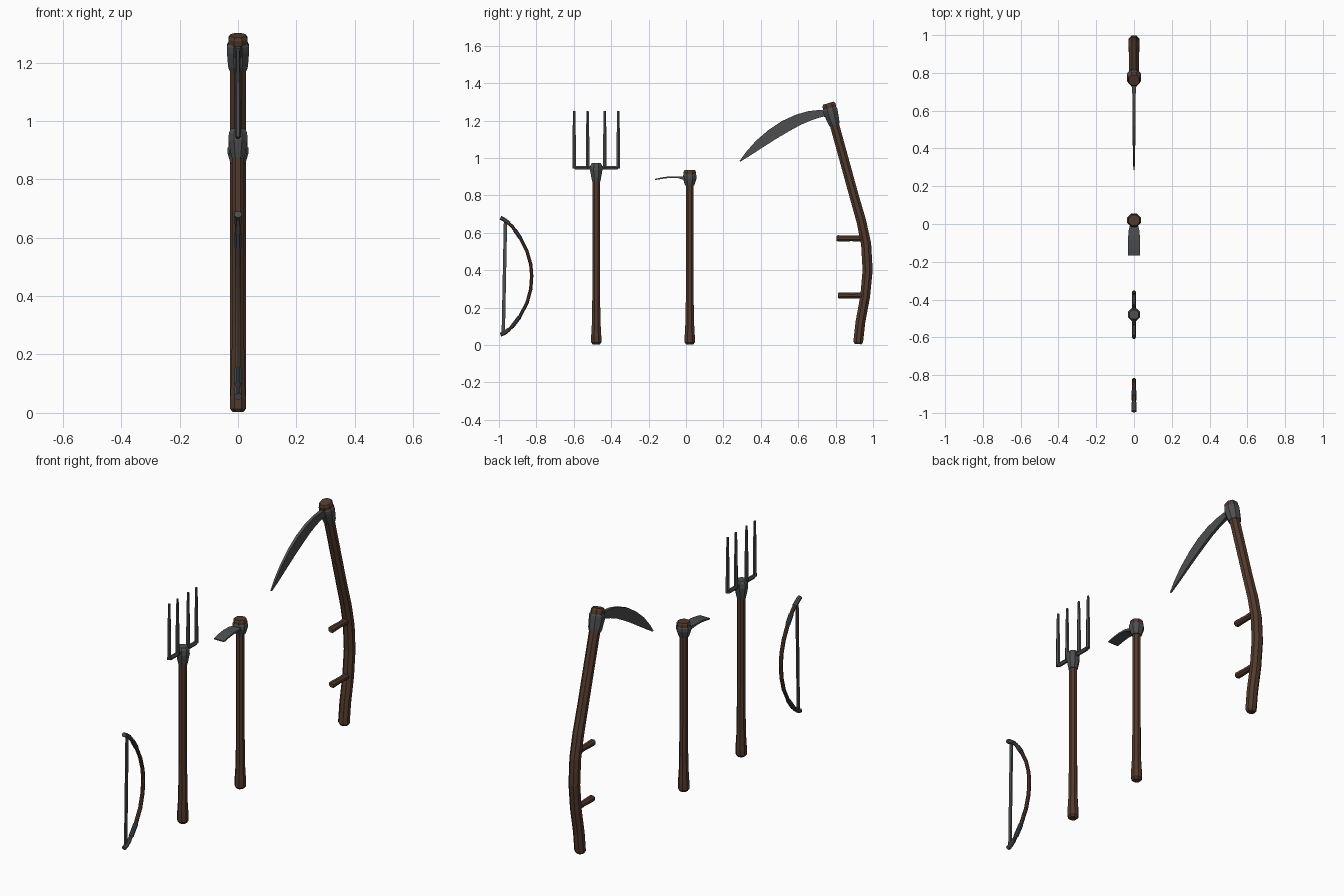
import bpy, bmesh
from math import cos, sin, pi
from mathutils import Vector


def material(name, color):
    m = bpy.data.materials.new(name)
    m.diffuse_color = (*color, 1)
    return m


WOOD = material("dark_wood", (0.085, 0.042, 0.026))
IRON = material("dark_iron", (0.075, 0.077, 0.08))
WRAP = material("slate_wrap", (0.035, 0.06, 0.085))


def sweep(name, stations, mat, sides=8):
    """Faceted tube in the YZ plane; station = (y, z, in-plane half width, x half width)."""
    bm = bmesh.new()
    pts = [Vector((0, s[0], s[1])) for s in stations]
    k = 1 / cos(pi / sides)
    rings = []
    for i, (y, z, a, b) in enumerate(stations):
        t = (pts[min(i + 1, len(pts) - 1)] - pts[max(i - 1, 0)]).normalized()
        n = Vector((0, t.z, -t.y))
        ring = []
        for j in range(sides):
            ang = 2 * pi * (j + 0.5) / sides
            ring.append(bm.verts.new(pts[i] + n * (a * k * cos(ang)) + Vector((b * k * sin(ang), 0, 0))))
        rings.append(ring)
    for r0, r1 in zip(rings, rings[1:]):
        for j in range(sides):
            q = (j + 1) % sides
            bm.faces.new((r0[j], r0[q], r1[q], r1[j]))
    bm.faces.new(rings[0][::-1])
    bm.faces.new(rings[-1])
    bmesh.ops.recalc_face_normals(bm, faces=bm.faces)
    me = bpy.data.meshes.new(name)
    bm.to_mesh(me)
    bm.free()
    me.materials.append(mat)
    ob = bpy.data.objects.new(name, me)
    bpy.context.collection.objects.link(ob)
    return ob


def even(points, a, b):
    return [(y, z, a, b) for y, z in points]


# Straight handle with a flared, chamfered butt
def straight_handle(name, y, top):
    prof = [(0.003, 0.019), (0.014, 0.027), (0.05, 0.027), (0.14, 0.022),
            (0.4, 0.020), (0.65, 0.020), (top, 0.020)]
    sweep(name, [(y, z, r, r) for z, r in prof], WOOD)


# Bow saw: bent frame, iron tips, wraps and blade
bow = [(-0.965, 0.665), (-0.93, 0.635), (-0.89, 0.58), (-0.85, 0.50), (-0.83, 0.43),
       (-0.825, 0.37), (-0.83, 0.30), (-0.85, 0.225), (-0.89, 0.15), (-0.93, 0.098), (-0.965, 0.066)]
sweep("saw_frame", even(bow, 0.009, 0.010), WOOD)
for tag, pts in (("upper", [(-0.992, 0.680), (-0.975, 0.672), (-0.945, 0.650)]),
                 ("lower", [(-0.992, 0.056), (-0.975, 0.062), (-0.945, 0.084)])):
    sweep("saw_tip_" + tag, even(pts, 0.011, 0.012), IRON)
for tag, pts in (("upper", [(-0.915, 0.615), (-0.886, 0.572)]),
                 ("lower", [(-0.93, 0.098), (-0.89, 0.15)])):
    sweep("saw_wrap_" + tag, even(pts, 0.011, 0.012), WRAP)
sweep("saw_blade", [(-0.977, 0.06, 0.009, 0.004), (-0.965, 0.67, 0.009, 0.004)], IRON, 4)

# Pitchfork: handle, socket, crossbar and four tines
FY = -0.48
straight_handle("fork_handle", FY, 0.92)
sweep("fork_socket", [(FY, z, r, r) for z, r in
                      ((0.875, 0.022), (0.89, 0.025), (0.935, 0.033), (0.96, 0.031), (0.974, 0.024))], IRON)
sweep("fork_crossbar", [(FY - 0.122, 0.957, 0.009, 0.008), (FY - 0.11, 0.948, 0.010, 0.009),
                        (FY + 0.11, 0.948, 0.010, 0.009), (FY + 0.122, 0.957, 0.009, 0.008)], IRON, 6)
for i, off in enumerate((-0.118, -0.046, 0.046, 0.118)):
    sweep(f"fork_tine_{i + 1}", [(FY + off, 0.945, 0.010, 0.009), (FY + off, 1.10, 0.009, 0.008),
                                 (FY + off, 1.25, 0.006, 0.005)], IRON, 6)

# Hoe: handle, wooden head, iron collar and curved blade
HY = 0.02
straight_handle("hoe_handle", HY, 0.90)
sweep("hoe_head", [(HY, 0.88, 0.026, 0.026), (HY, 0.905, 0.033, 0.033),
                   (HY, 0.926, 0.033, 0.033), (HY, 0.935, 0.028, 0.028)], WOOD)
sweep("hoe_collar", [(HY, z, r, r) for z, r in
                     ((0.852, 0.024), (0.866, 0.029), (0.89, 0.036), (0.907, 0.036), (0.912, 0.033))], IRON)
sweep("hoe_blade", [(0.01, 0.89, 0.010, 0.018), (-0.018, 0.893, 0.008, 0.024), (-0.04, 0.897, 0.005, 0.030),
                    (-0.085, 0.898, 0.004, 0.031), (-0.13, 0.892, 0.004, 0.031),
                    (-0.166, 0.885, 0.003, 0.031)], IRON, 4)

# Scythe: curved snath, two grips, wooden head, collar and blade
snath = [(0.920, 0.005, 0.018, 0.020), (0.921, 0.018, 0.026, 0.028), (0.932, 0.12, 0.026, 0.028),
         (0.958, 0.26, 0.026, 0.028), (0.971, 0.40, 0.027, 0.028), (0.963, 0.54, 0.027, 0.028),
         (0.938, 0.66, 0.026, 0.028), (0.895, 0.81, 0.025, 0.027), (0.840, 1.01, 0.025, 0.027),
         (0.782, 1.22, 0.025, 0.027)]
sweep("scythe_handle", snath, WOOD)
for tag, z, y0 in (("lower", 0.265, 0.812), ("upper", 0.570, 0.805)):
    sweep("scythe_grip_" + tag, [(y0, z, 0.013, 0.014), (y0 + 0.008, z, 0.017, 0.018),
                                 (y0 + 0.08, z, 0.015, 0.016), (0.955, z, 0.018, 0.019)], WOOD)
sweep("scythe_head", [(0.782, 1.22, 0.03, 0.03), (0.768, 1.268, 0.036, 0.033),
                      (0.764, 1.283, 0.036, 0.033), (0.761, 1.293, 0.029, 0.027)], WOOD)
sweep("scythe_collar", [(0.794, 1.176, 0.027, 0.030), (0.790, 1.190, 0.031, 0.034),
                        (0.775, 1.240, 0.038, 0.038), (0.771, 1.258, 0.038, 0.038),
                        (0.769, 1.266, 0.034, 0.034)], IRON)
sweep("scythe_blade", [(0.770, 1.238, 0.024, 0.016), (0.735, 1.238, 0.017, 0.013),
                       (0.715, 1.237, 0.020, 0.010), (0.66, 1.225, 0.026, 0.008),
                       (0.60, 1.204, 0.030, 0.008), (0.53, 1.169, 0.033, 0.008),
                       (0.46, 1.125, 0.031, 0.007), (0.39, 1.073, 0.025, 0.006),
                       (0.33, 1.021, 0.014, 0.005), (0.289, 0.983, 0.003, 0.003)], IRON, 4)
